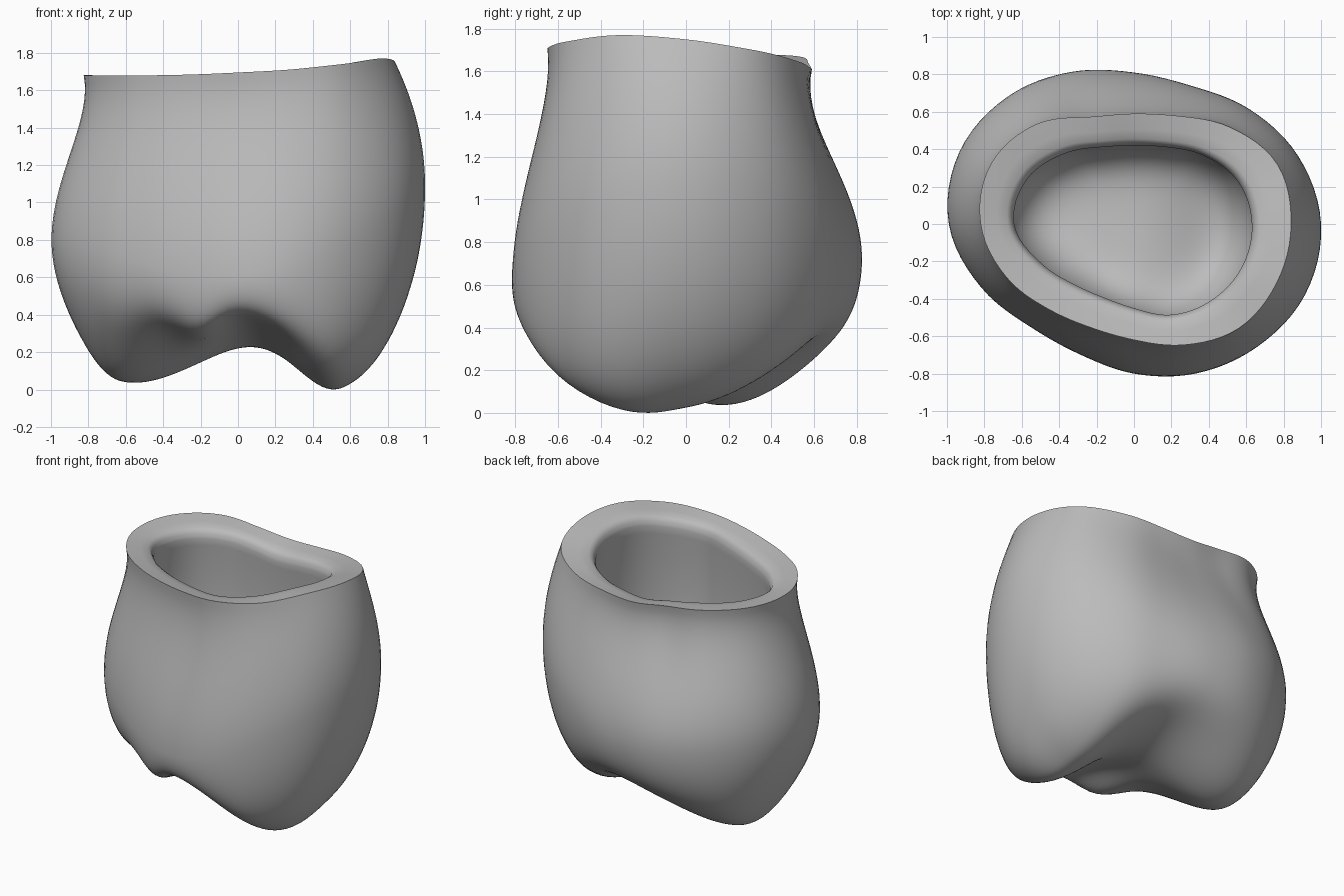
import bpy, bmesh
from math import sin, cos, pi, exp, sqrt

cube = bpy.data.objects.get("Cube")
if cube:
    bpy.data.objects.remove(cube)

N = 96  # columns around the crown

# Radii and heights every 22.5 degrees, counter-clockwise from +x
BELLY = [1.0, .95, .87, .80, .81, .88, .96, 1.01, .99, .885, .78, .755, .80, .865, .93, .99]
RIM = [.84, .83, .73, .625, .59, .62, .75, .83, .82, .74, .645, .60, .62, .70, .79, .825]
HOLE = [.63, .60, .52, .445, .42, .445, .53, .62, .64, .54, .455, .425, .45, .525, .58, .62]
RIM_Z = [1.75, 1.70, 1.65, 1.62, 1.61, 1.64, 1.67, 1.68, 1.68, 1.68, 1.68, 1.685, 1.695, 1.71, 1.74, 1.77]


def around(table, a):
    """Smooth closed interpolation of a table at angle a."""
    n = len(table)
    f = a / (2 * pi) * n
    i, t = int(f), f - int(f)
    p, q, r, s = (table[(i + k) % n] for k in (-1, 0, 1, 2))
    return q + .5 * t * (r - p + t * (2 * p - 5 * q + 4 * r - s + t * (3 * (q - r) + s - p)))


def dip(x, y, cx, cy, left, right, front, back):
    """Bell shape with its own spread on each side."""
    dx = (x - cx) / (right if x > cx else left)
    dy = (y - cy) / (back if y > cy else front)
    return exp(-.5 * (dx * dx + dy * dy))


def biting_height(x, y):
    """Two cusps either side of a valley, with a small front lobe."""
    z = .43
    z -= .46 * dip(x, y, .56, -.15, .25, .6, .55, .55)
    z -= .43 * dip(x, y, -.63, .17, .25, .5, .36, .42)
    z -= .11 * dip(x, y, -.2, -.55, .12, .1, .25, .25)
    return z


def belly_height(a):
    c = cos(a)
    return .65 + .06 * sin(a) + (.44 if c > 0 else .14) * c * c


def rounding(a, s):
    """Curl from the biting face up to the belly, tightest at the front."""
    power = 5 - cos(a) + (12 if sin(a) < 0 else 4) * sin(a) ** 2
    return 1 - sqrt(max(0, 1 - s ** power))


def outer_wall(u):
    def ring(a):
        top, low = around(RIM_Z, a), belly_height(a)
        w = max(0, cos(a)) ** 2
        soft = u * u * (3 - 2 * u) - 1.0 * u * (1 - u) ** 4
        full = 1 - (1 - u) ** 2
        f = soft + (full - soft) * w
        r0 = around(RIM, a)
        return r0 + (around(BELLY, a) - r0) * f, top + (low - top) * u
    return ring


def biting_face(s):
    def ring(a):
        r = around(BELLY, a) * s
        base = biting_height(r * cos(a), r * sin(a))
        return r, base + (belly_height(a) - base) * rounding(a, s)
    return ring


def rim_face(t):
    def ring(a):
        r0 = around(RIM, a)
        drop = .03 * t + .06 * t ** 14
        return r0 + (around(HOLE, a) - r0) * t, around(RIM_Z, a) - drop
    return ring


def cavity_wall(u):
    def ring(a):
        top = around(RIM_Z, a) - .09
        return around(HOLE, a) * (1 + .06 * sin(u * pi / 2)), top + (1.1 - top) * u
    return ring


def cavity_floor(s):
    def ring(a):
        r = around(HOLE, a) * 1.06 * s
        base = .58 + .4 * biting_height(r * cos(a), r * sin(a))
        return r, base + (1.1 - base) * (1 - sqrt(max(0, 1 - s ** 5)))
    return ring


# Rings in order: cavity floor, cavity wall, rim, outer wall, biting face
steps = 24
rings = [cavity_floor(sin(pi / 2 * i / steps)) for i in range(1, steps)]
rings += [cavity_wall(1 - i / 10) for i in range(10)]
rings += [rim_face(t) for t in (1, .98, .95, .9, .8, .5, 0)]
rings += [outer_wall(i / 20) for i in range(1, 21)]
rings += [biting_face(cos(pi / 2 * i / 60)) for i in range(1, 60)]

bm = bmesh.new()
loops = []
for ring in rings:
    loop = []
    for k in range(N):
        a = 2 * pi * k / N
        r, z = ring(a)
        loop.append(bm.verts.new((r * cos(a), r * sin(a), z)))
    loops.append(loop)
for low, high in zip(loops, loops[1:]):
    for k in range(N):
        j = (k + 1) % N
        bm.faces.new((low[k], low[j], high[j], high[k]))

# Close the cavity floor and the middle of the biting face
for loop, z in ((loops[0], cavity_floor(0)(0)[1]), (loops[-1], biting_height(0, 0))):
    middle = bm.verts.new((0, 0, z))
    for k in range(N):
        bm.faces.new((loop[k], loop[(k + 1) % N], middle))
bmesh.ops.recalc_face_normals(bm, faces=bm.faces)

# Rest the cusps on the ground
lowest = min(v.co.z for v in bm.verts)
for v in bm.verts:
    v.co.z -= lowest * max(0, 1 - v.co.z / 1.2)

mesh = bpy.data.meshes.new("tooth_crown")
bm.to_mesh(mesh)
bm.free()
crown = bpy.data.objects.new("tooth_crown", mesh)
bpy.context.collection.objects.link(crown)

grey = bpy.data.materials.new("plain_grey")
grey.use_nodes = True
colour = (.5, .5, .5, 1)
grey.diffuse_color = colour
grey.node_tree.nodes["Principled BSDF"].inputs["Base Color"].default_value = colour
mesh.materials.append(grey)

bpy.context.view_layer.objects.active = crown
crown.select_set(True)
bpy.ops.object.shade_smooth_by_angle(angle=pi / 4)
